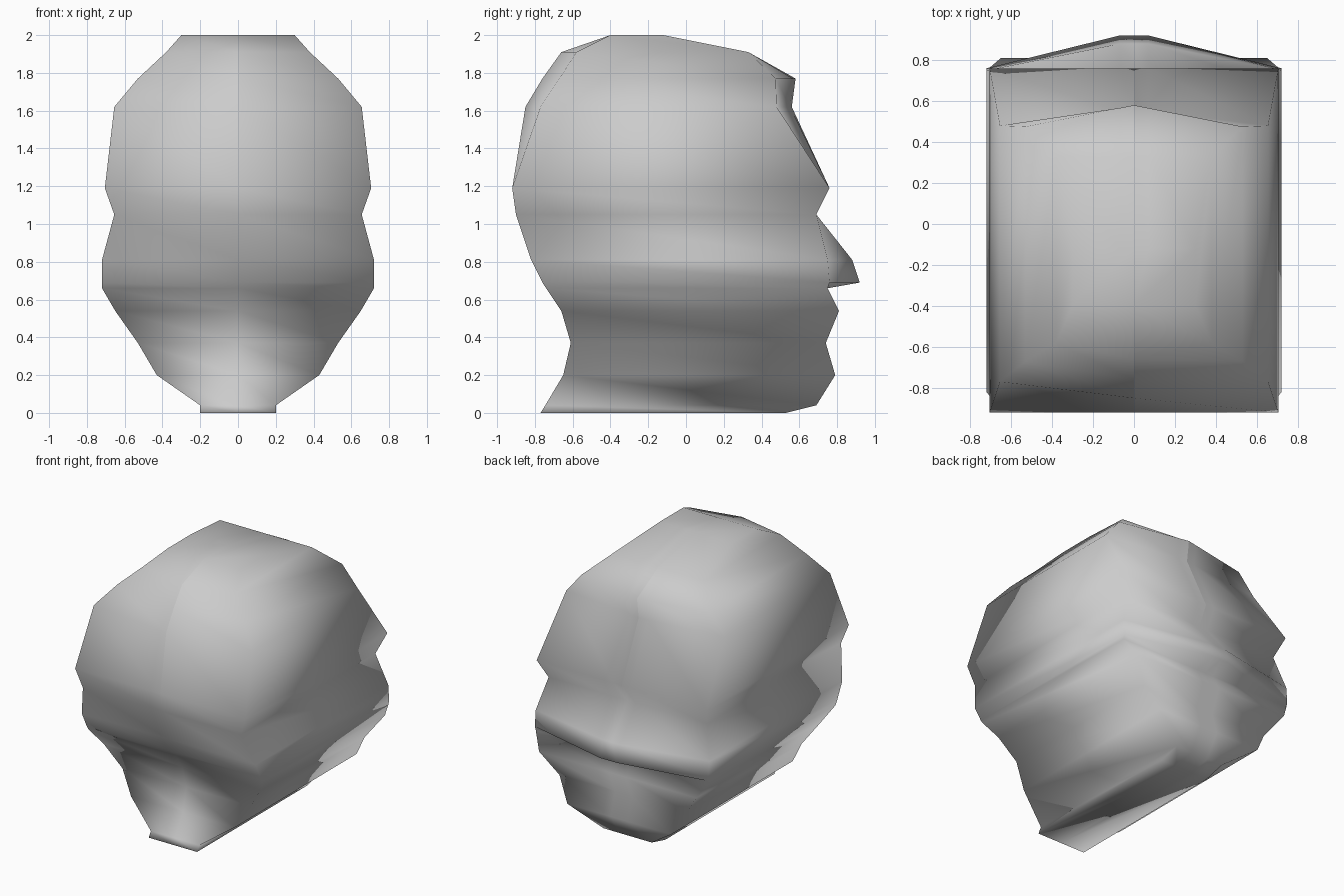
import bpy, bmesh

if "Cube" in bpy.data.objects:
    bpy.data.objects.remove(bpy.data.objects["Cube"])

# Head cross-sections: z, half width, front centre y, front corner y, back centre y, back corner y
RINGS = [
    (0.00, 0.20, 0.53, 0.53, -0.77, -0.77),
    (0.04, 0.20, 0.69, 0.69, -0.745, -0.745),
    (0.20, 0.43, 0.79, 0.79, -0.65, -0.65),
    (0.37, 0.53, 0.74, 0.74, -0.61, -0.61),
    (0.54, 0.65, 0.81, 0.81, -0.66, -0.66),
    (0.66, 0.72, 0.75, 0.75, -0.74, -0.74),
    (0.69, 0.72, 0.92, 0.76, -0.76, -0.76),
    (0.81, 0.72, 0.88, 0.75, -0.82, -0.82),
    (1.05, 0.655, 0.69, 0.69, -0.90, -0.90),
    (1.19, 0.705, 0.76, 0.76, -0.92, -0.92),
    (1.62, 0.655, 0.56, 0.48, -0.85, -0.77),
    (1.77, 0.53, 0.58, 0.475, -0.76, -0.67),
    (1.91, 0.38, 0.33, 0.33, -0.66, -0.58),
    (2.00, 0.30, -0.12, -0.12, -0.40, -0.40),
]
NOSE = (0.69, 0.81)


def half_head(bm, side):
    """One half of the head, left open along the centre seam."""
    rows = []
    for z, w, fc, fk, bc, bk in RINGS:
        mx = 0.07
        my = fc if z in NOSE else fc + (fk - fc) * mx / w
        pts = [(0, fc), (mx, my), (w, fk), (w, bk), (0, bc)]
        rows.append([bm.verts.new((side * x, y, z)) for x, y in pts])
    for lo, hi in zip(rows, rows[1:]):
        for i in range(4):
            bm.faces.new((lo[i], lo[i + 1], hi[i + 1], hi[i])[::side])
    # Flat crown and neck base
    bm.faces.new(rows[-1][::side])
    bm.faces.new(rows[0][::-side])


mesh = bpy.data.meshes.new("head")
bm = bmesh.new()
half_head(bm, 1)
half_head(bm, -1)
bm.normal_update()
# Rings run clockwise seen from above, so turn the surface outward
if sum(f.normal.dot(f.calc_center_median() - f.calc_center_median().project((0, 0, 1)))
       for f in bm.faces) < 0:
    bmesh.ops.reverse_faces(bm, faces=bm.faces[:])
for f in bm.faces:
    f.smooth = True
bm.to_mesh(mesh)
bm.free()
head = bpy.data.objects.new("head", mesh)
bpy.context.collection.objects.link(head)
